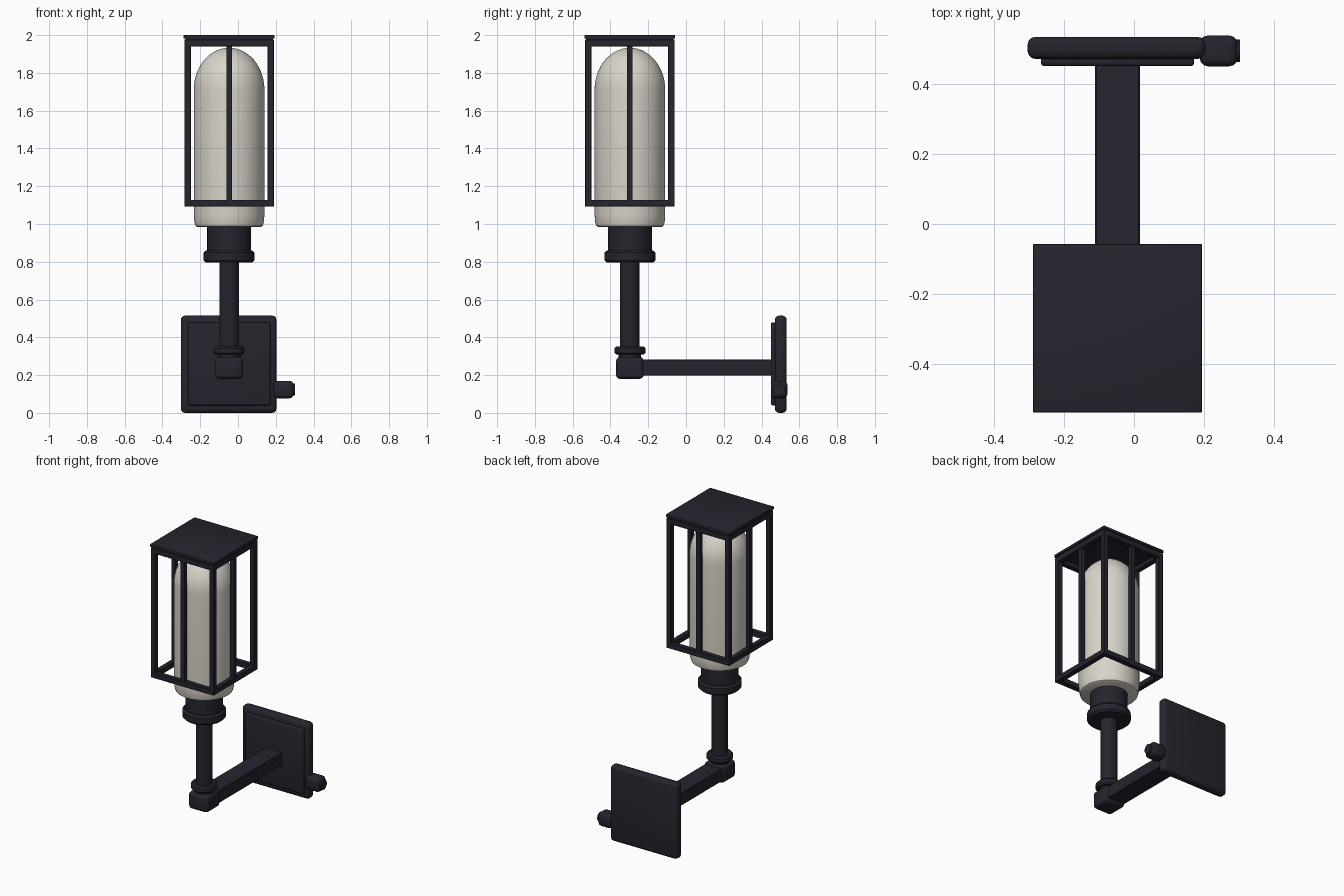
import bpy, bmesh, math
from mathutils import Vector

old = bpy.data.objects.get("Cube")
if old:
    bpy.data.objects.remove(old, do_unlink=True)


def material(name, rgb):
    m = bpy.data.materials.new(name)
    m.use_nodes = True
    m.diffuse_color = (*rgb, 1)
    bsdf = next(n for n in m.node_tree.nodes if n.type == 'BSDF_PRINCIPLED')
    bsdf.inputs["Base Color"].default_value = (*rgb, 1)
    bsdf.inputs["Roughness"].default_value = 0.6
    return m


METAL = material("dark metal", (0.018, 0.018, 0.028))
GLASS = material("frosted glass", (0.70, 0.66, 0.59))
AX, AY = -0.047, -0.297      # lamp axis


def finish(name, bm, mat, loc=(0, 0, 0)):
    bmesh.ops.recalc_face_normals(bm, faces=bm.faces)
    me = bpy.data.meshes.new(name)
    bm.to_mesh(me)
    bm.free()
    me.materials.append(mat)
    ob = bpy.data.objects.new(name, me)
    ob.location = loc
    bpy.context.collection.objects.link(ob)
    bpy.ops.object.select_all(action='DESELECT')
    ob.select_set(True)
    bpy.context.view_layer.objects.active = ob
    bpy.ops.object.shade_smooth_by_angle(angle=math.radians(35))
    return ob


def box(name, lo, hi, bevel=0.0, segments=3):
    """Bevelled box between two corners."""
    lo, hi = Vector(lo), Vector(hi)
    bm = bmesh.new()
    bmesh.ops.create_cube(bm, size=1)
    bmesh.ops.scale(bm, vec=hi - lo, verts=bm.verts)
    if bevel:
        bmesh.ops.bevel(bm, geom=bm.edges[:], offset=bevel, segments=segments,
                        profile=0.5, affect='EDGES')
    return finish(name, bm, METAL, (lo + hi) / 2)


def lathe(name, profile, mat, steps=48):
    """Spin a (radius, height) profile around the lamp axis."""
    bm = bmesh.new()
    vs = [bm.verts.new((r, 0, z)) for r, z in profile]
    es = [bm.edges.new(p) for p in zip(vs, vs[1:])]
    bmesh.ops.spin(bm, geom=vs + es, cent=(0, 0, 0), axis=(0, 0, 1),
                   angle=math.tau, steps=steps, use_duplicate=False)
    bmesh.ops.remove_doubles(bm, verts=bm.verts, dist=0.0002)
    return finish(name, bm, mat, (AX, AY, 0))


def ring(name, r, z0, z1, c=0.006):
    return lathe(name, [(0, z0), (r - c, z0), (r, z0 + c), (r, z1 - c),
                        (r - c, z1), (0, z1)], METAL)


# Wall plate, raised inner plate and side knob
box("wall_plate", (-0.303, 0.47, 0), (0.203, 0.533, 0.515), 0.022)
box("inner_plate", (-0.265, 0.45, 0.04), (0.171, 0.48, 0.479), 0.009)
box("side_knob", (0.187, 0.449, 0.077), (0.295, 0.537, 0.17), 0.024)
bm = bmesh.new()
bmesh.ops.create_cone(bm, cap_ends=True, segments=24, radius1=0.032,
                      radius2=0.032, depth=0.03)
cap = finish("knob_cap", bm, METAL, (0.287, 0.493, 0.1235))
cap.rotation_euler.y = math.pi / 2

# Arm and elbow
box("arm", (-0.111, -0.29, 0.197), (0.017, 0.46, 0.283), 0.004, 1)
box("elbow", (AX - 0.073, AY - 0.073, 0.18), (AX + 0.073, AY + 0.073, 0.296), 0.022)

# Stem and lamp holder
ring("elbow_neck", 0.06, 0.28, 0.32)
ring("stem_ring", 0.082, 0.308, 0.352, 0.01)
ring("stem", 0.052, 0.34, 0.82)
ring("holder_collar", 0.135, 0.796, 0.86, 0.012)
ring("lamp_holder", 0.116, 0.85, 0.99, 0.003)

# Frosted shade with domed top
R, SPRING, RISE = 0.187, 1.71, 0.223
profile = [(0, 0.983), (R - 0.022, 0.983), (R - 0.009, 0.99), (R - 0.003, 1.01), (R, 1.05)]
for i in range(15):
    a = i / 14 * math.pi / 2
    profile.append((R * math.cos(a), SPRING + RISE * math.sin(a)))
profile[-1] = (0, SPRING + RISE)
lathe("shade", profile, GLASS, 64)

# Cage: lid, corner posts, middle bars and rails
H, T = 0.237, 0.034
box("cage_lid", (AX - 0.241, AY - 0.24, 1.981), (AX + 0.241, AY + 0.24, 2.0), 0.004, 2)
box("lid_spacer", (AX - 0.232, AY - 0.232, 1.968), (AX + 0.232, AY + 0.232, 1.985))
inner = H - T / 2
for sx in (-1, 1):
    for sy in (-1, 1):
        x, y = AX + sx * inner, AY + sy * inner
        box("corner_post", (x - T / 2, y - T / 2, 1.092), (x + T / 2, y + T / 2, 1.976), 0.002, 1)

for dx, dy in ((1, 0), (-1, 0), (0, 1), (0, -1)):
    x, y = AX + dx * inner, AY + dy * inner
    b = 0.0145
    box("middle_bar", (x - b, y - b, 1.1), (x + b, y + b, 1.97))
    hx = T / 2 if dx else H - 0.002
    hy = T / 2 if dy else H - 0.002
    for label, z0, z1 in (("bottom_rail", 1.092, 1.128), ("top_rail", 1.94, 1.976)):
        box(label, (x - hx, y - hy, z0), (x + hx, y + hy, z1), 0.002, 1)
